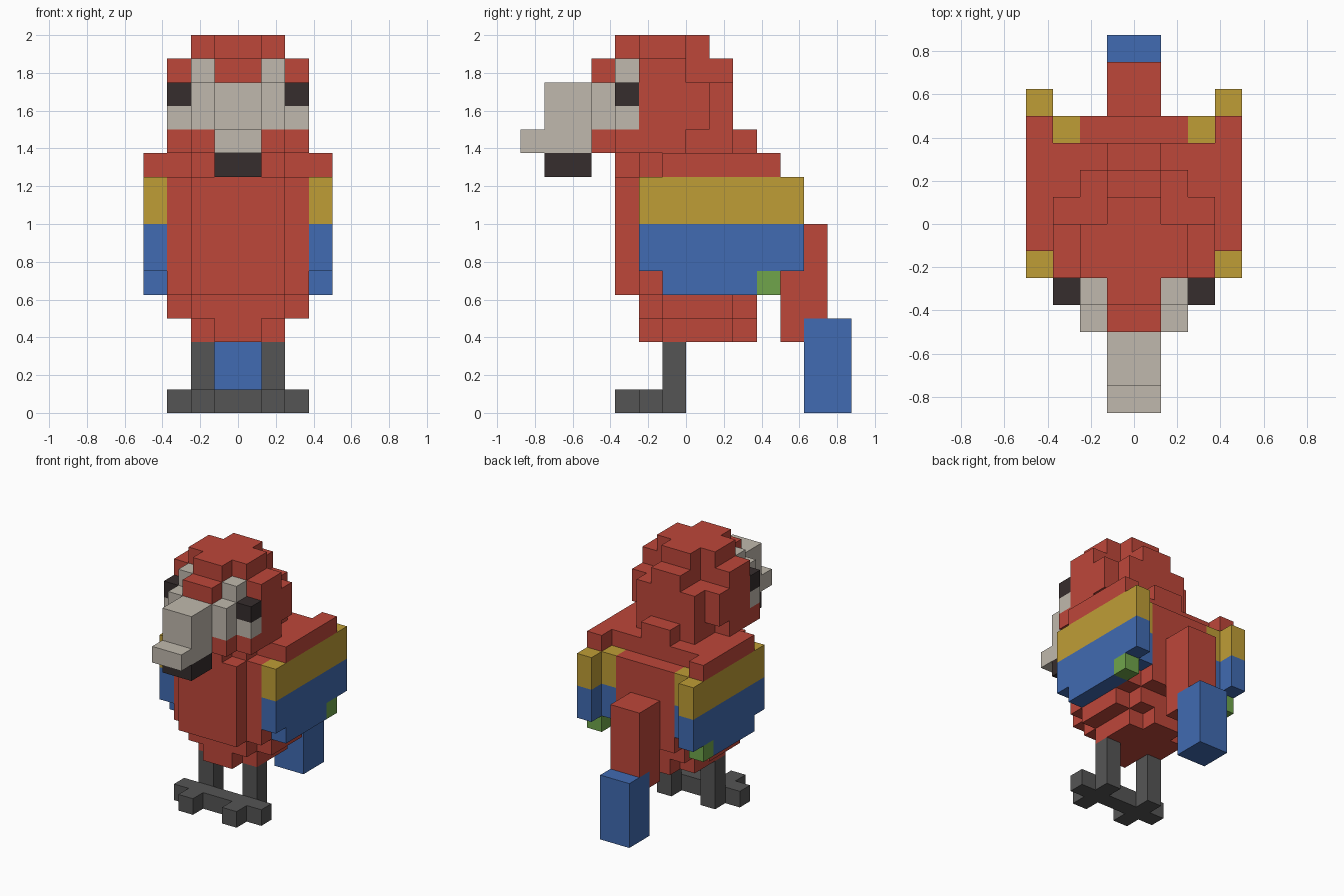
import bpy
import bmesh
from mathutils import Vector

UNIT = 0.125  # edge length of one block

default_cube = bpy.data.objects.get("Cube")
if default_cube:
    bpy.data.objects.remove(default_cube, do_unlink=True)


def make_material(name, hex_code):
    """Flat material from an sRGB hex colour."""
    channels = [int(hex_code[i:i + 2], 16) / 255 for i in (0, 2, 4)]
    linear = [c / 12.92 if c < 0.04 else ((c + 0.055) / 1.055) ** 2.4 for c in channels]
    color = (*linear, 1)
    mat = bpy.data.materials.new(name)
    mat.use_nodes = True
    mat.diffuse_color = color
    mat.node_tree.nodes["Principled BSDF"].inputs["Base Color"].default_value = color
    return mat


red = make_material("red_feathers", "BE473A")
gold = make_material("gold_feathers", "BF9D36")
blue = make_material("blue_feathers", "416BB2")
green = make_material("green_feathers", "70A54B")
pale = make_material("pale_beak", "C0B9AD")
dark = make_material("dark_eye", "362D2D")
gray = make_material("gray_leg", "555555")

DIRECTIONS = [Vector(d) for d in ((1, 0, 0), (0, 1, 0), (0, 0, 1))]


def block(x, y, z):
    """All grid cells in a box given as three (low, high) ranges."""
    return {(i, j, k) for i in range(*x) for j in range(*y) for k in range(*z)}


def centred(half_width, y, z):
    return block((-half_width, half_width), y, z)


def build(name, cells, mat):
    """Skin a set of cells with only its outer faces, merged into flat panels."""
    bm = bmesh.new()
    for cell in cells:
        centre = Vector(cell) + Vector((0.5, 0.5, 0.5))
        for axis in range(3):
            for sign in (-1, 1):
                normal = DIRECTIONS[axis] * sign
                if tuple(int(c) for c in Vector(cell) + normal) in cells:
                    continue
                u = DIRECTIONS[(axis + 1) % 3] / 2
                v = DIRECTIONS[(axis + 2) % 3] / 2 * sign
                middle = centre + normal / 2
                corners = [middle - u - v, middle + u - v, middle + u + v, middle - u + v]
                bm.faces.new([bm.verts.new(c * UNIT) for c in corners])
    bmesh.ops.remove_doubles(bm, verts=bm.verts, dist=UNIT / 100)
    bmesh.ops.dissolve_limit(bm, angle_limit=0.01, verts=bm.verts, edges=bm.edges)
    mesh = bpy.data.meshes.new(name)
    bm.to_mesh(mesh)
    bm.free()
    mesh.materials.append(mat)
    obj = bpy.data.objects.new(name, mesh)
    bpy.context.collection.objects.link(obj)


def build_pair(name, cells, mat):
    """The given cells on the left and their mirror on the right."""
    build("left_" + name, cells, mat)
    build("right_" + name, {(-1 - i, j, k) for i, j, k in cells}, mat)


# Body: stepped belly, chest and shoulders
build("body",
      centred(1, (-2, 3), (3, 4)) | centred(2, (-1, 2), (3, 4))
      | centred(2, (-2, 3), (4, 5)) | centred(3, (-1, 2), (4, 5))
      | centred(2, (-3, 4), (5, 10)) | centred(3, (-2, 3), (5, 10))
      | centred(1, (-3, 3), (10, 11)) | centred(2, (-2, 3), (10, 11))
      | centred(3, (-1, 3), (10, 11)), red)

# Head: neck, skull, brow and crown
build("head",
      centred(2, (-4, 2), (11, 12)) | centred(3, (-3, 0), (11, 12))
      | centred(1, (2, 3), (11, 12))
      | centred(3, (-2, 1), (12, 14)) | centred(2, (1, 2), (12, 14))
      | centred(3, (-2, 0), (14, 15)) | centred(1, (-4, 2), (14, 15))
      | centred(1, (-3, 1), (15, 16)) | centred(2, (-2, 0), (15, 16)), red)

# Face and beak
build("face", centred(2, (-4, -2), (12, 14)), pale)
build("upper_beak",
      centred(1, (-6, -4), (12, 14)) | centred(1, (-7, -4), (11, 12)), pale)
build("lower_beak", centred(1, (-6, -4), (10, 11)), dark)
build_pair("brow", block((1, 2), (-3, -2), (14, 15)), pale)
build_pair("cheek", block((2, 3), (-3, -2), (12, 13)), pale)
build_pair("eye", block((2, 3), (-3, -2), (13, 14)), dark)

# Wings: one colour band per part
build_pair("wing_shoulder", block((3, 4), (-1, 4), (10, 11)), red)
build_pair("wing_gold_band",
           block((3, 4), (-2, 5), (8, 10)) | block((2, 3), (3, 4), (8, 10)), gold)
build_pair("wing_blue_band",
           block((3, 4), (-2, 5), (6, 8)) | block((2, 3), (3, 4), (6, 8))
           | block((3, 4), (-1, 3), (5, 6)), blue)
build_pair("wing_green_tip", block((3, 4), (3, 4), (5, 6)), green)

# Tail
build("tail_base", centred(1, (4, 6), (4, 8)) | centred(1, (4, 5), (3, 4)), red)
build("tail_tip", centred(1, (5, 7), (0, 4)), blue)

# Legs and cross-shaped feet
build_pair("leg", block((1, 2), (-1, 0), (1, 3)), gray)
build_pair("foot",
           block((0, 3), (-2, -1), (0, 1)) | block((1, 2), (-3, 0), (0, 1)), gray)
